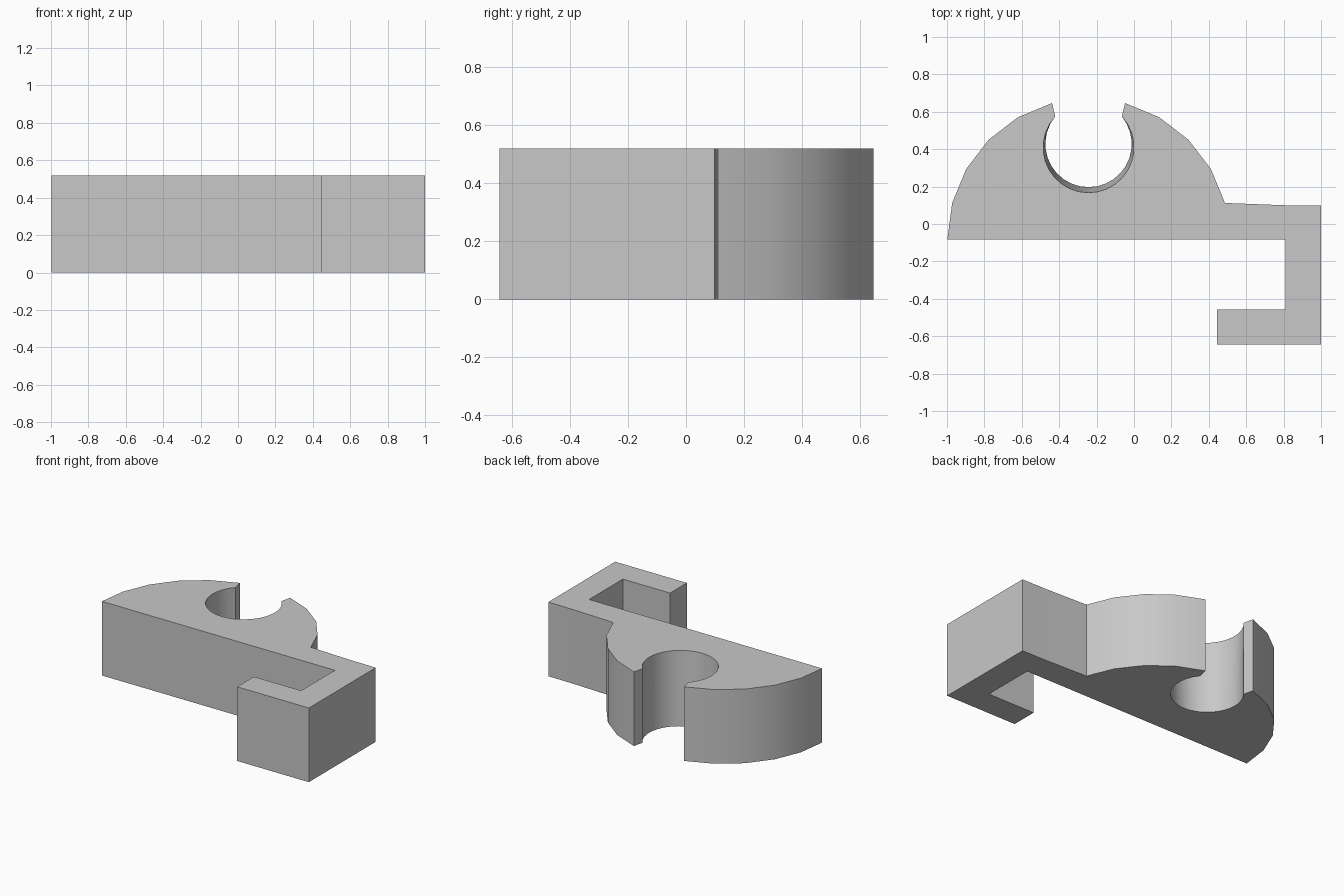
import bpy
import bmesh
from math import sin, cos, pi, radians, atan2, hypot

if "Cube" in bpy.data.objects:
    bpy.data.objects.remove(bpy.data.objects["Cube"])

HEIGHT = 0.52
BODY = (-0.243, -0.083)     # centre of the half-round body
RADIUS = 0.755
THROAT_X, THROAT_Y = 0.178, 0.575


def arc(centre, radius, start, end, steps):
    angles = [start + (end - start) * i / steps for i in range(steps + 1)]
    return [(centre[0] + radius * cos(a), centre[1] + radius * sin(a)) for a in angles]


def bore(centre_y):
    """Open hole running from the left throat corner round to the right one."""
    rise = THROAT_Y - centre_y
    lip = atan2(rise, THROAT_X)
    return arc((BODY[0], centre_y), hypot(THROAT_X, rise), pi - lip, 2 * pi + lip, 22)


def profile(bore_y):
    """Clip outline seen from above."""
    left = arc(BODY, RADIUS, pi, radians(105), 5)
    right = arc(BODY, RADIUS, radians(75), radians(15), 4)
    hook = [(0.81, 0.10), (1, 0.098), (1, -0.643), (0.444, -0.643),
            (0.444, -0.457), (0.81, -0.457), (0.81, BODY[1])]
    return left + bore(bore_y) + right + hook


# Clip body: loft between the two outlines, the bore narrowing towards the bottom
bm = bmesh.new()
top = [bm.verts.new((x, y, HEIGHT)) for x, y in profile(0.41)]
bottom = [bm.verts.new((x, y, 0)) for x, y in profile(0.428)]
bm.faces.new(top)
bm.faces.new(bottom)
for i in range(len(top)):
    j = (i + 1) % len(top)
    bm.faces.new((top[i], top[j], bottom[j], bottom[i]))
bmesh.ops.recalc_face_normals(bm, faces=bm.faces)

mesh = bpy.data.meshes.new("hook_clip")
bm.to_mesh(mesh)
bm.free()
clip = bpy.data.objects.new("hook_clip", mesh)
bpy.context.collection.objects.link(clip)

# Plain grey plastic
grey = bpy.data.materials.new("grey_plastic")
grey.use_nodes = True
colour = (0.58, 0.58, 0.58, 1)
grey.diffuse_color = colour
grey.node_tree.nodes["Principled BSDF"].inputs["Base Color"].default_value = colour
mesh.materials.append(grey)

# Smooth curved walls, sharp corners
bpy.ops.object.select_all(action="DESELECT")
clip.select_set(True)
bpy.context.view_layer.objects.active = clip
bpy.ops.object.shade_smooth_by_angle(angle=radians(30))
